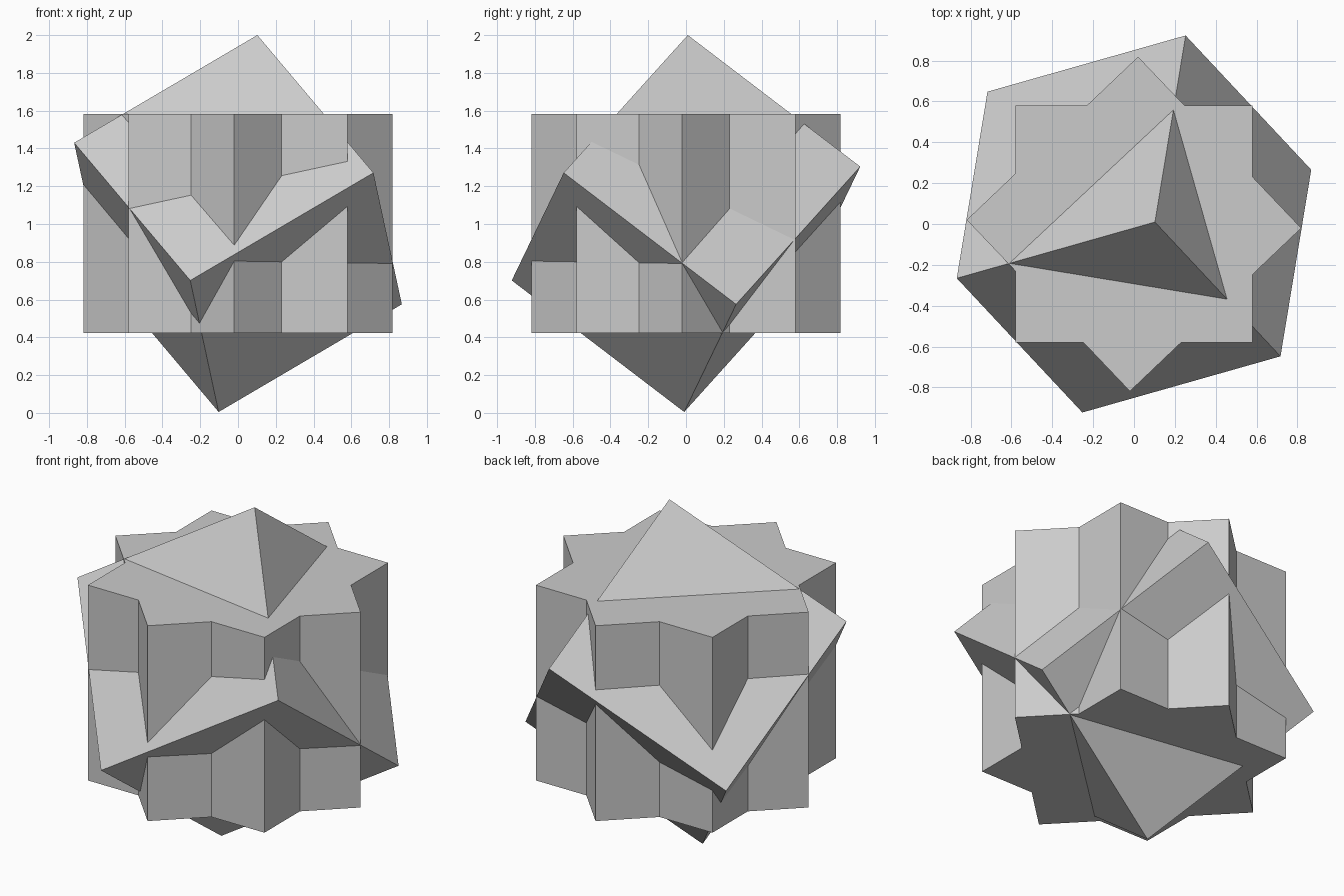
import bpy
from math import radians
from mathutils import Matrix, Vector

if "Cube" in bpy.data.objects:
    bpy.data.objects.remove(bpy.data.objects["Cube"])

SIDE = 1.158
CENTRE = (0, 0, 1.0025)


def cube(name, rotation):
    bpy.ops.mesh.primitive_cube_add(size=SIDE, location=CENTRE, rotation=rotation.to_euler())
    bpy.context.object.name = name


# Upright cube, square to the axes
cube("straight_cube", Matrix.Identity(3))

# Upright cube, turned about the vertical
cube("turned_cube", Matrix.Rotation(radians(43.6), 3, 'Z'))

# Cube standing on a corner: its three edge directions
x_edge = Vector((0.97, 0.275, 0.57)).normalized()
y_edge = Vector((-0.62, 0.655, 0.725))
y_edge = (y_edge - x_edge * y_edge.dot(x_edge)).normalized()
z_edge = x_edge.cross(y_edge)
cube("tilted_cube", Matrix((x_edge, y_edge, z_edge)).transposed())
